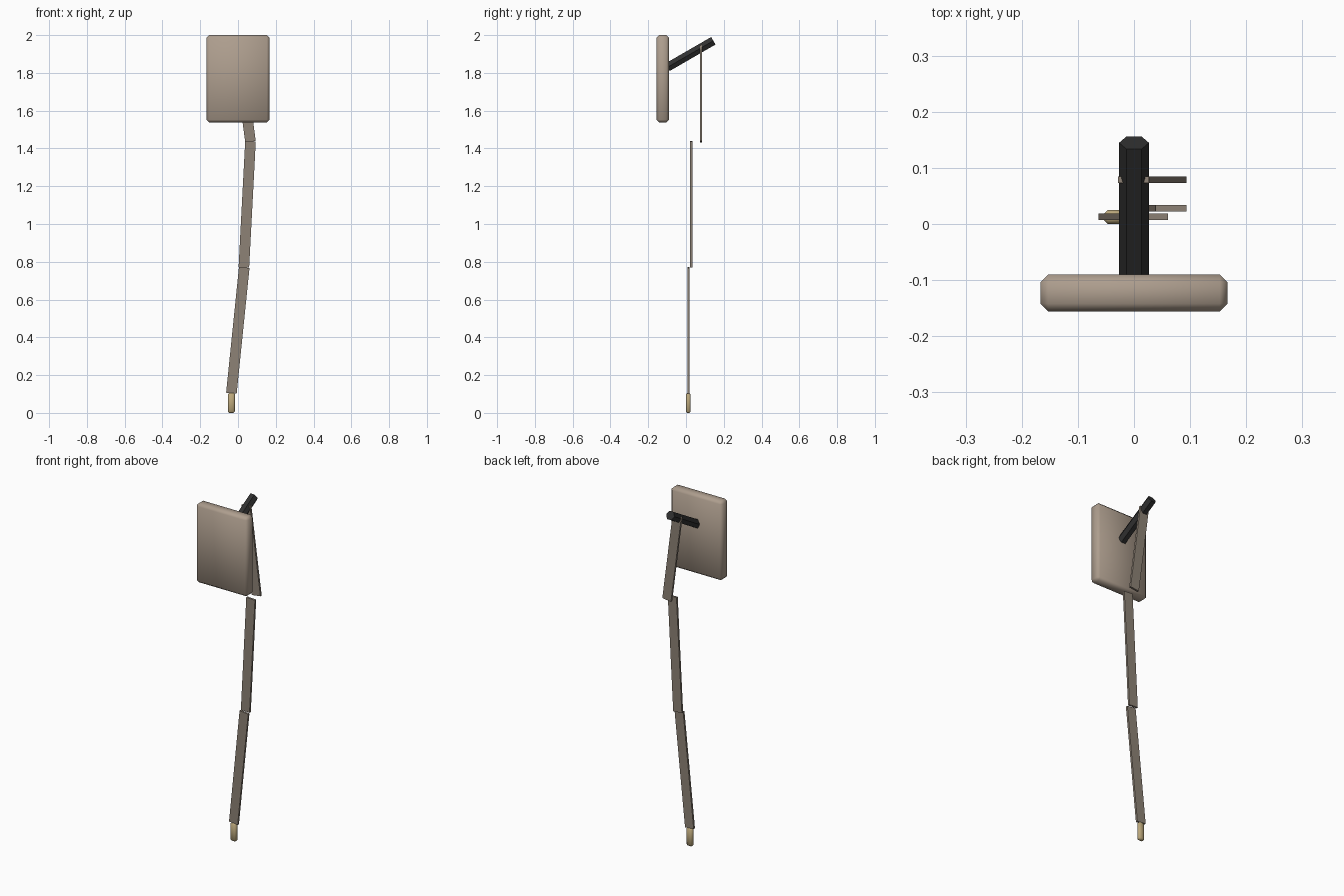
import bpy, math
from mathutils import Vector, Matrix

if "Cube" in bpy.data.objects:
    bpy.data.objects.remove(bpy.data.objects["Cube"])


def material(name, rgb):
    m = bpy.data.materials.new(name)
    m.diffuse_color = (*rgb, 1)
    m.use_nodes = True
    m.node_tree.nodes["Principled BSDF"].inputs["Base Color"].default_value = m.diffuse_color
    return m


TAN = material("tan", (0.42, 0.34, 0.27))
STRAP = material("strap_brown", (0.27, 0.225, 0.18))
GOLD = material("gold", (0.50, 0.39, 0.20))
DARK = material("dark", (0.03, 0.03, 0.03))


def box(name, centre, size, mat, tilt=0.0, bevel=0.0):
    bpy.ops.mesh.primitive_cube_add(size=1, location=centre, rotation=(0, tilt, 0))
    ob = bpy.context.object
    ob.name = name
    ob.scale = size
    bpy.ops.object.transform_apply(location=False, rotation=False, scale=True)
    ob.data.materials.append(mat)
    if bevel:
        mod = ob.modifiers.new("chamfer", 'BEVEL')
        mod.width = bevel
        mod.segments = 1
        bpy.ops.object.shade_smooth()
    return ob


# Flat strap running between two (x, z) points at depth y
def strap(name, low, high, y):
    dx, dz = high[0] - low[0], high[1] - low[1]
    centre = ((low[0] + high[0]) / 2, y, (low[1] + high[1]) / 2)
    box(name, centre, (0.056, 0.012, math.hypot(dx, dz)), STRAP, math.atan2(dx, dz))


# Chamfered panel
box("panel", (0, -0.123, 1.769), (0.334, 0.066, 0.462), TAN, bevel=0.014)

# Slanted hexagonal peg behind the panel
bpy.ops.mesh.primitive_cylinder_add(vertices=6, radius=0.0265, depth=0.28,
                                    location=(0, 0.0235, 1.90),
                                    rotation=(math.radians(-60), 0, 0))
peg = bpy.context.object
peg.name = "peg"
peg.data.transform(Matrix.Rotation(math.radians(30), 4, 'Z'))
peg.data.materials.append(DARK)

# Three strap lengths, top to bottom
strap("upper_strap", (0.066, 1.436), (-0.001, 1.945), 0.079)
strap("middle_strap", (0.031, 0.77), (0.066, 1.437), 0.028)
strap("lower_strap", (-0.035, 0.104), (0.033, 0.77), 0.013)

# Metal tip
box("strap_tip", (-0.035, 0.0125, 0.0525), (0.037, 0.025, 0.105), GOLD, bevel=0.007)
